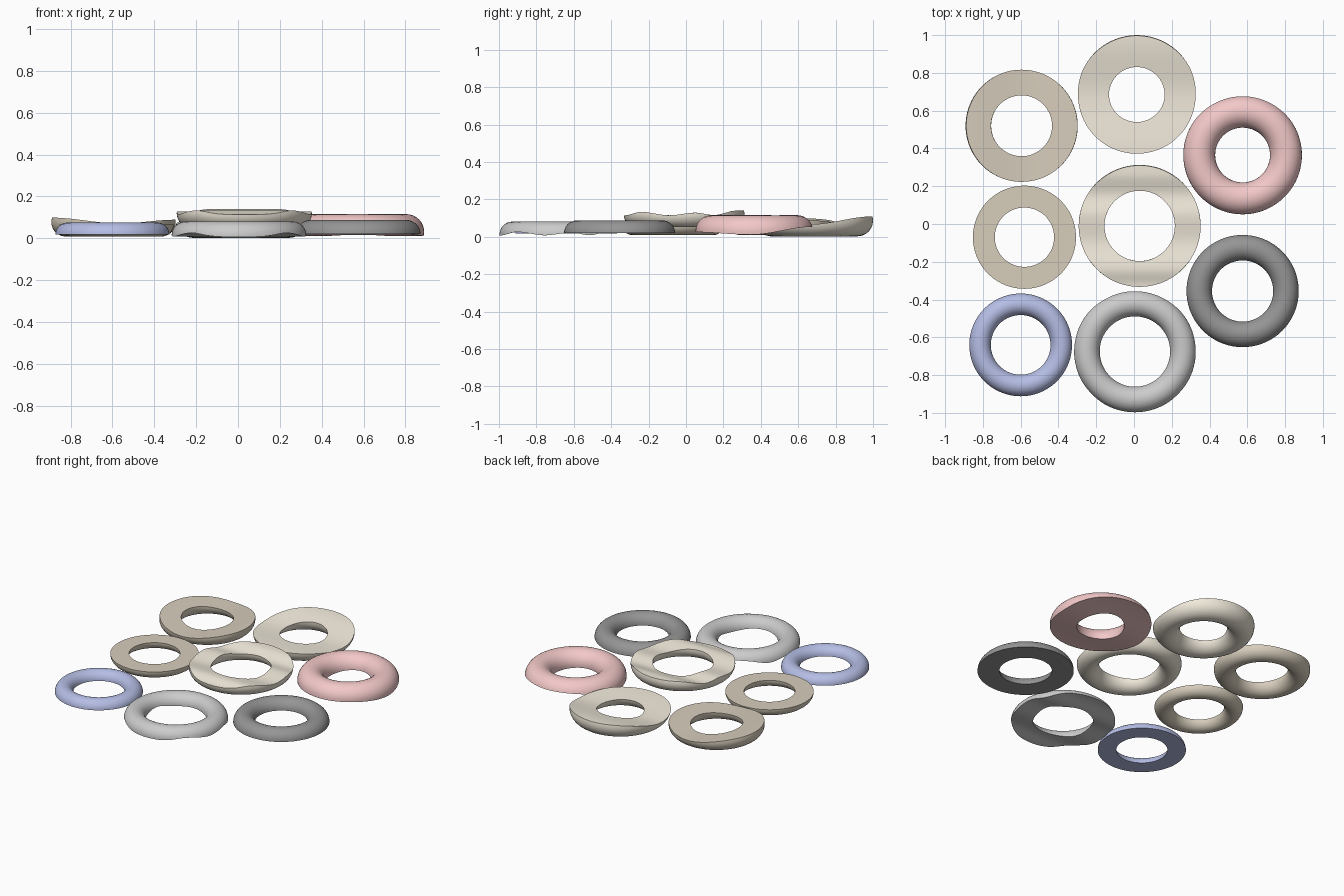
import bpy, bmesh
from math import sin, cos, pi, asin

if "Cube" in bpy.data.objects:
    bpy.data.objects.remove(bpy.data.objects["Cube"])

SEG, ARC, FLAT = 96, 18, 8


def wave(knots):
    """Smooth height function through (position, height) knots."""
    def f(t):
        if t <= knots[0][0]:
            return knots[0][1]
        for (a, ha), (b, hb) in zip(knots, knots[1:]):
            if t <= b:
                s = (t - a) / (b - a)
                return ha + (hb - ha) * s * s * (3 - 2 * s)
        return knots[-1][1]
    return f


def material(name, rgb):
    m = bpy.data.materials.new(name)
    m.diffuse_color = (*rgb, 1)
    m.use_nodes = True
    m.node_tree.nodes["Principled BSDF"].inputs["Base Color"].default_value = m.diffuse_color
    return m


def half_ring(name, loc, outer, inner, upper, cut, mat=None):
    """Torus split by a wavy surface; keeps the upper or lower half."""
    R, r = (outer + inner) / 2, (outer - inner) / 2
    bm = bmesh.new()
    rows = []
    for i in range(SEG):
        u = 2 * pi * i / SEG

        def at(d):
            return cut((R + d) * cos(u), (R + d) * sin(u))

        # angles where the tube meets the cut, outside and inside
        vo = vi = 0
        for _ in range(6):
            vo = asin(at(r * cos(vo)) / r)
            vi = asin(at(-r * cos(vi)) / r)
        start, end = vo, pi - vi
        if not upper:
            end -= 2 * pi
        pts = []
        for k in range(ARC + 1):
            v = start + (end - start) * k / ARC
            pts.append((r * cos(v), r * sin(v)))
        # cut face from inner edge back to outer edge
        d0, d1 = pts[-1][0], pts[0][0]
        for k in range(1, FLAT):
            d = d0 + (d1 - d0) * k / FLAT
            pts.append((d, at(d)))
        rows.append([bm.verts.new(((R + d) * cos(u), (R + d) * sin(u), z)) for d, z in pts])
    n = len(rows[0])
    for i in range(SEG):
        a, b = rows[i], rows[(i + 1) % SEG]
        for k in range(n):
            l = (k + 1) % n
            bm.faces.new((a[k], b[k], b[l], a[l]))
    bmesh.ops.recalc_face_normals(bm, faces=bm.faces)
    me = bpy.data.meshes.new(name)
    bm.to_mesh(me)
    bm.free()
    ob = bpy.data.objects.new(name, me)
    bpy.context.collection.objects.link(ob)
    ob.location = loc
    if mat:
        me.materials.append(mat)
    bpy.ops.object.select_all(action='DESELECT')
    ob.select_set(True)
    bpy.context.view_layer.objects.active = ob
    bpy.ops.object.shade_smooth_by_angle(angle=0.7)
    return ob


# Cut surfaces
ripple = wave([(-.32, -.006), (-.23, .013), (-.08, -.005), (.06, .009), (.16, -.004), (.28, .02)])
swoop = wave([(-.31, -.006), (-.02, -.02), (.31, .022)])
saddle = wave([(-.295, .022), (.03, -.006), (.295, .012)])


def rippled(x, y): return ripple(y)
def swooped(x, y): return swoop(y)
def saddled(x, y): return saddle(x)
def level(x, y): return 0


# Colours
tan = material("tan", (0.68, 0.61, 0.50))
cream = material("cream", (0.87, 0.81, 0.70))
blue = material("blue", (0.46, 0.51, 0.78))
pink = material("pink", (0.90, 0.58, 0.58))
charcoal = material("charcoal", (0.30, 0.30, 0.30))

# Round-topped icing halves
half_ring("icing_blue", (-.60, -.64, .018), .272, .158, True, level, blue)
half_ring("icing_grey", (.005, -.675, .013), .322, .186, True, rippled)
half_ring("icing_charcoal", (.575, -.355, .02), .297, .162, True, level, charcoal)
half_ring("icing_pink", (.575, .365, .031), .314, .145, True, swooped, pink)

# Round-bottomed dough halves
half_ring("dough_small", (-.58, -.07, .067), .273, .157, False, level, tan)
half_ring("dough_medium", (-.595, .52, .077), .297, .161, False, saddled, tan)
half_ring("dough_rippled", (.03, -.01, .12), .323, .186, False, rippled, cream)
half_ring("dough_swooped", (.015, .686, .087), .314, .145, False, swooped, cream)
